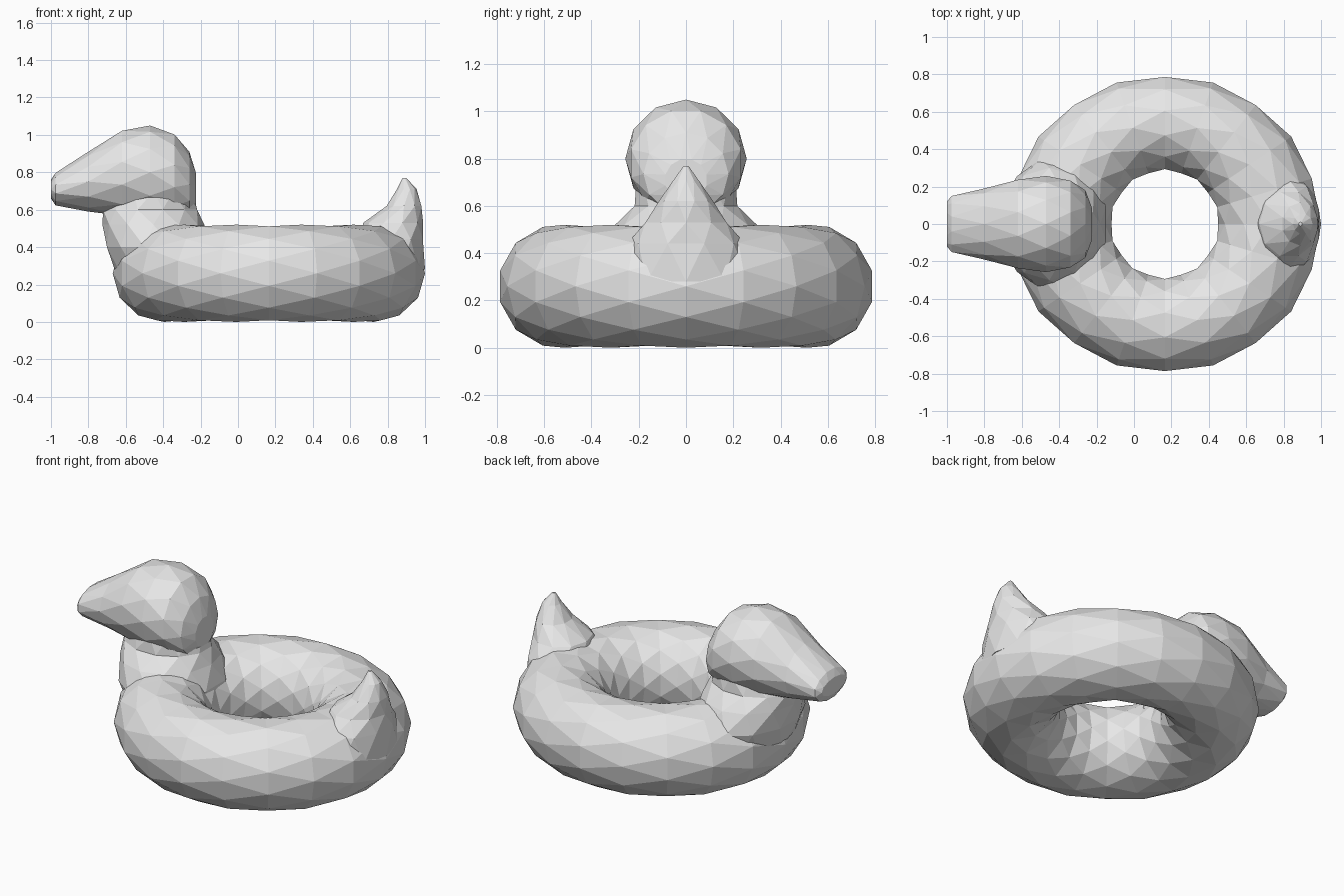
import bpy, bmesh
from math import cos, sin, tau
from mathutils import Vector

cube = bpy.data.objects.get("Cube")
if cube:
    bpy.data.objects.remove(cube)

grey = bpy.data.materials.new("plain grey")
grey.use_nodes = True
colour = (0.8, 0.8, 0.8, 1)
grey.diffuse_color = colour
grey.node_tree.nodes["Principled BSDF"].inputs["Base Color"].default_value = colour


def loft(name, sections, sides=12, closed=False):
    """Skin (centre, u, v) ellipses with staggered triangles, flat shaded."""
    bm = bmesh.new()
    rings = []
    for i, (c, u, v) in enumerate(sections):
        angles = [tau * (j + 0.5 * (i % 2)) / sides for j in range(sides)]
        rings.append([bm.verts.new(c + u * cos(a) + v * sin(a)) for a in angles])
    for i in range(len(rings) if closed else len(rings) - 1):
        a, b = rings[i], rings[(i + 1) % len(rings)]
        if i % 2:
            a, b = b, a
        for j in range(sides):
            k = (j + 1) % sides
            bm.faces.new((a[j], a[k], b[j]))
            bm.faces.new((b[j], a[k], b[k]))
    if not closed:
        bm.faces.new(rings[0])
        bm.faces.new(rings[-1])
    bmesh.ops.recalc_face_normals(bm, faces=bm.faces)
    mesh = bpy.data.meshes.new(name)
    bm.to_mesh(mesh)
    bm.free()
    mesh.materials.append(grey)
    obj = bpy.data.objects.new(name, mesh)
    bpy.context.collection.objects.link(obj)
    return obj


def upright(rows):
    """Horizontal sections from (z, x min, x max, half width in y)."""
    return [(Vector(((a + b) / 2, 0, z)), Vector(((b - a) / 2, 0, 0)),
             Vector((0, w, 0))) for z, a, b, w in rows]


def lengthwise(rows):
    """Cross-sections from (x, z min, z max, half width in y)."""
    return [(Vector((x, 0, (a + b) / 2)), Vector((0, w, 0)),
             Vector((0, 0, (b - a) / 2))) for x, a, b, w in rows]


# Inflated swim ring, slightly longer than wide
segments = 20
tube = []
for i in range(segments):
    a = tau * i / segments
    inner = Vector((0.285 * cos(a), 0.285 * sin(a), 0))
    outer = Vector((0.835 * cos(a), 0.795 * sin(a), 0))
    tube.append((Vector((0.165, 0, 0.26)) + (inner + outer) / 2,
                 (outer - inner) / 2, Vector((0, 0, 0.26))))
loft("swim_ring", tube, closed=True)

# Neck flaring into the ring
loft("neck", upright([
    (0.22, -0.64, -0.16, 0.30),
    (0.40, -0.71, -0.14, 0.36),
    (0.52, -0.725, -0.18, 0.30),
    (0.60, -0.73, -0.21, 0.225),
    (0.70, -0.66, -0.24, 0.21),
]))

# Round head tapering forward into a blunt bill
loft("head_and_bill", lengthwise([
    (-1.00, 0.66, 0.76, 0.12),
    (-0.975, 0.62, 0.80, 0.155),
    (-0.80, 0.59, 0.91, 0.19),
    (-0.62, 0.56, 1.03, 0.245),
    (-0.47, 0.55, 1.05, 0.257),
    (-0.34, 0.55, 1.01, 0.24),
    (-0.26, 0.56, 0.91, 0.18),
    (-0.225, 0.62, 0.80, 0.09),
]))

# Pointed tail rising from the outer wall
loft("tail", upright([
    (0.28, 0.62, 1.00, 0.28),
    (0.44, 0.64, 0.997, 0.25),
    (0.53, 0.67, 0.99, 0.18),
    (0.62, 0.79, 0.985, 0.115),
    (0.71, 0.85, 0.955, 0.055),
    (0.77, 0.88, 0.90, 0.01),
]), sides=10)
